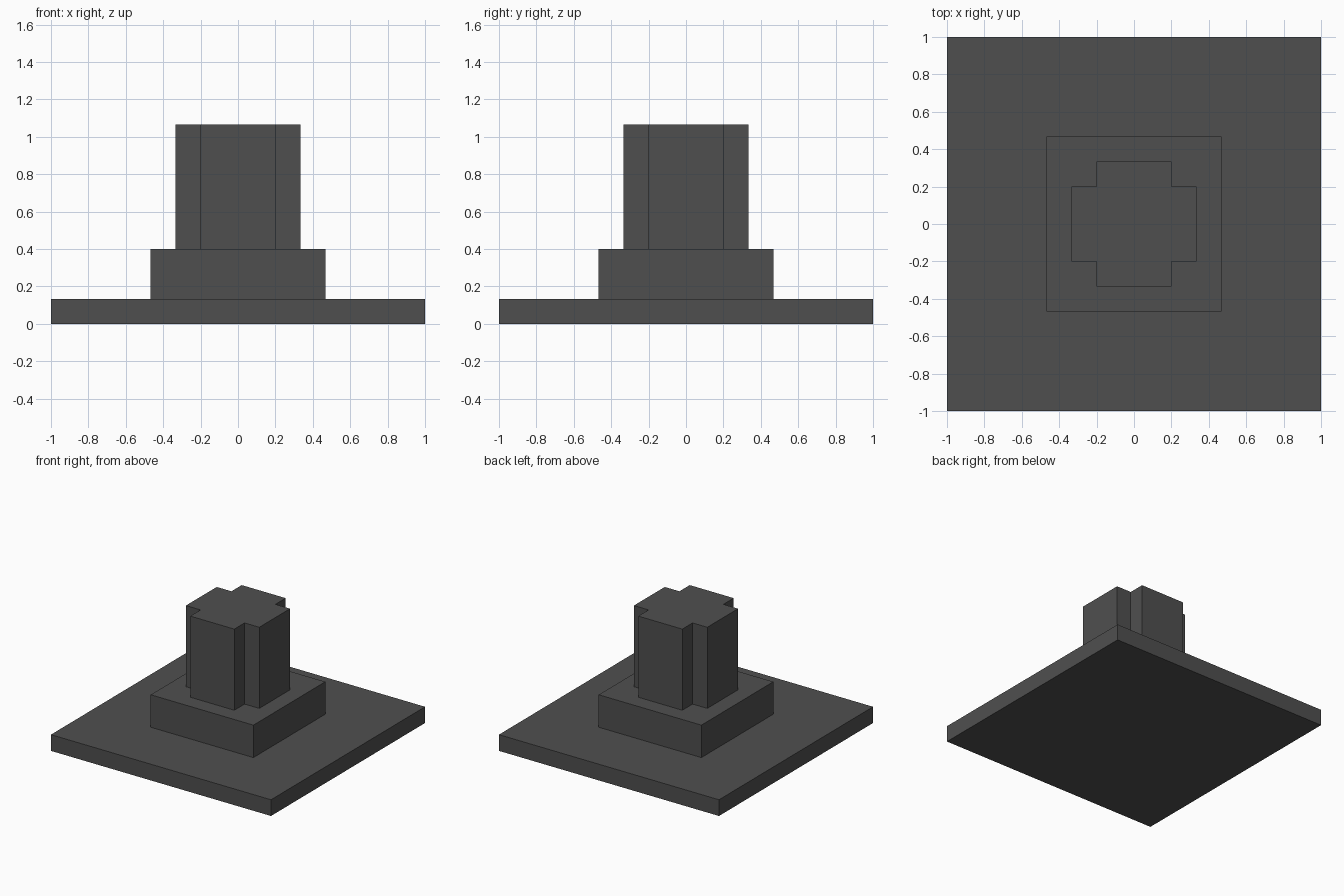
import bpy
import bmesh

cube = bpy.data.objects.get("Cube")
if cube:
    bpy.data.objects.remove(cube, do_unlink=True)

# Single dark grey material
GREY = (0.078, 0.078, 0.078, 1.0)
mat = bpy.data.materials.new("dark_grey")
mat.use_nodes = True
mat.diffuse_color = GREY
bsdf = next(n for n in mat.node_tree.nodes if n.type == 'BSDF_PRINCIPLED')
bsdf.inputs["Base Color"].default_value = GREY

U = 2 / 30  # modelling unit: the base is 30 units wide


def prism(name, outline, z0, z1):
    """Extrude a flat outline (in units) from z0 up to z1."""
    bm = bmesh.new()
    face = bm.faces.new([bm.verts.new((x * U, y * U, z0 * U)) for x, y in outline])
    top = bmesh.ops.extrude_face_region(bm, geom=[face])
    verts = [g for g in top["geom"] if isinstance(g, bmesh.types.BMVert)]
    bmesh.ops.translate(bm, verts=verts, vec=(0, 0, (z1 - z0) * U))
    bmesh.ops.recalc_face_normals(bm, faces=bm.faces)
    mesh = bpy.data.meshes.new(name)
    bm.to_mesh(mesh)
    bm.free()
    mesh.materials.append(mat)
    obj = bpy.data.objects.new(name, mesh)
    bpy.context.collection.objects.link(obj)
    return obj


def square(r):
    return [(-r, -r), (r, -r), (r, r), (-r, r)]


def cross(r, w):
    """Plus-shaped outline: one notched corner turned through four quarters."""
    pts = []
    corner = [(r, -w), (r, w), (w, w)]
    for _ in range(4):
        pts += corner
        corner = [(-y, x) for x, y in corner]
    return pts


# Wide ground slab, square plinth and cross-shaped column
prism("base_slab", square(15), 0, 2)
prism("plinth", square(7), 2, 6)
prism("cross_column", cross(5, 3), 6, 16)
